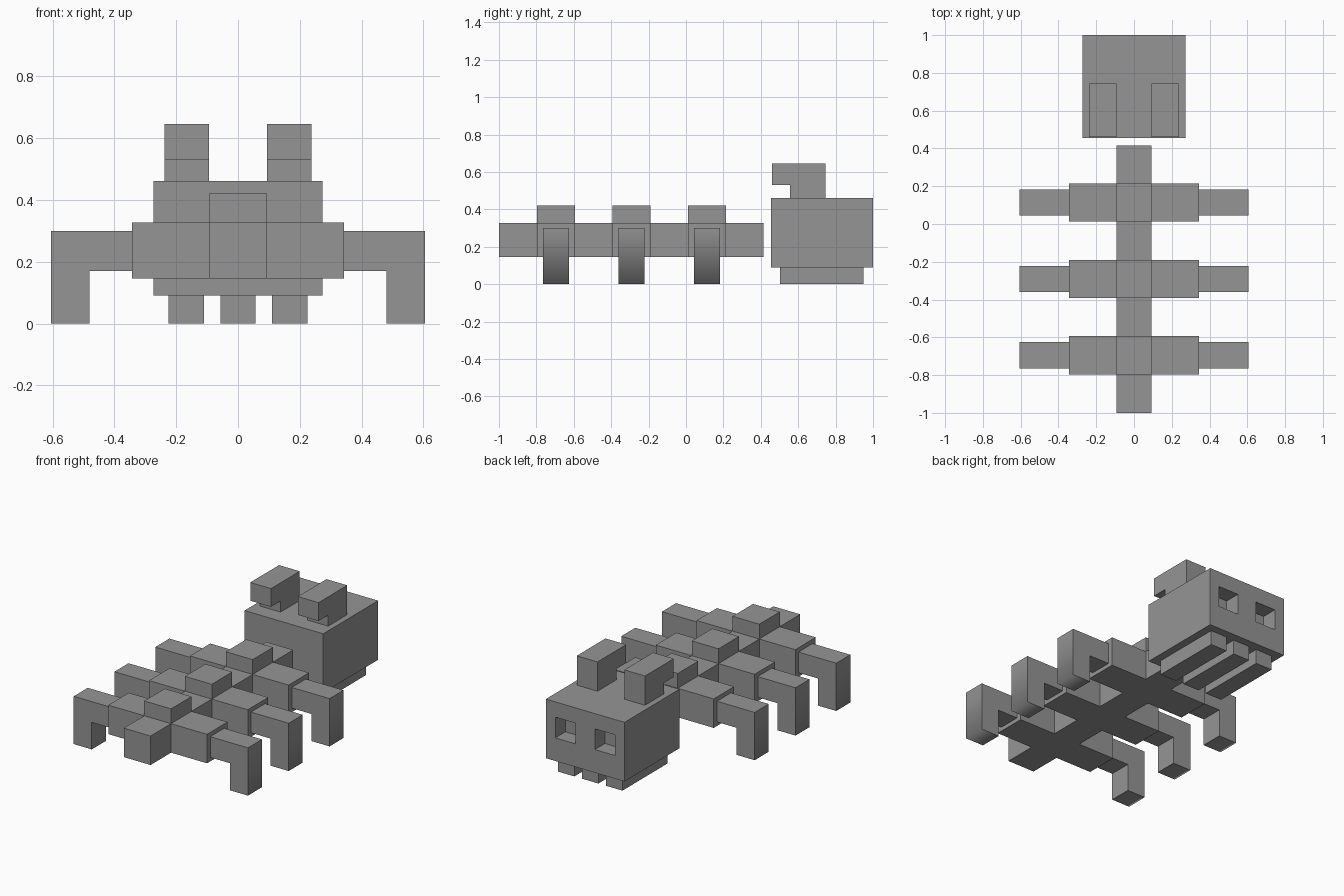
import bpy, bmesh
from mathutils import Vector

default = bpy.data.objects.get("Cube")
if default:
    bpy.data.objects.remove(default, do_unlink=True)

grey = bpy.data.materials.new("stone_grey")
grey.use_nodes = True
GREY = (0.3, 0.3, 0.3, 1)
grey.diffuse_color = GREY
grey.node_tree.nodes["Principled BSDF"].inputs["Base Color"].default_value = GREY


def prism(name, outline, to_3d, low, high):
    """Extrude a 2D outline from low to high; to_3d(a, b, depth) places it."""
    bm = bmesh.new()
    face = bm.faces.new([bm.verts.new(to_3d(a, b, low)) for a, b in outline])
    made = bmesh.ops.extrude_face_region(bm, geom=[face])["geom"]
    shift = Vector(to_3d(0, 0, high)) - Vector(to_3d(0, 0, low))
    bmesh.ops.translate(bm, vec=shift, verts=[v for v in made if isinstance(v, bmesh.types.BMVert)])
    bmesh.ops.recalc_face_normals(bm, faces=bm.faces)
    mesh = bpy.data.meshes.new(name)
    bm.to_mesh(mesh)
    bm.free()
    mesh.materials.append(grey)
    obj = bpy.data.objects.new(name, mesh)
    bpy.context.collection.objects.link(obj)
    return obj


def box(name, x, y, z):
    outline = [(x[0], y[0]), (x[1], y[0]), (x[1], y[1]), (x[0], y[1])]
    return prism(name, outline, lambda a, b, d: (a, b, d), *z)


SPINE, RIB, BACK_TOP = 0.093, 0.343, 0.327
RIB_STARTS = (-0.797, -0.393, 0.012)
RIB_LENGTH = 0.203
SIDES = (("left", 1), ("right", -1))

# Body: spine with three pairs of ribs, as one stepped outline
half = [(SPINE, -1)]
for y in RIB_STARTS:
    end = y + RIB_LENGTH
    half += [(SPINE, y), (RIB, y), (RIB, end), (SPINE, end)]
half.append((SPINE, 0.415))
outline = half + [(-x, y) for x, y in reversed(half)]
prism("body", outline, lambda a, b, d: (a, b, d), 0.145, BACK_TOP)

# Back bumps and bent legs at each rib
leg_profile = [(RIB, 0.17), (0.48, 0.17), (0.48, 0), (0.605, 0), (0.605, 0.3), (RIB, 0.3)]
for row, y in zip(("front", "middle", "rear"), RIB_STARTS):
    box(row + "_back_bump", (-SPINE, SPINE), (y, y + RIB_LENGTH), (BACK_TOP, 0.42))
    for side, s in SIDES:
        leg = prism(f"{row}_{side}_leg", leg_profile, lambda a, b, d: (s * a, d, b),
                    y + 0.032, y + 0.171)
        # Soften the outer lower edge only
        for p in leg.data.polygons:
            p.use_smooth = p.normal.x * s > 0.9 and p.center.x * s > 0.6 or p.center.z < 0.01

# Head with two square eye sockets cut into the far face
head = box("head", (-0.273, 0.273), (0.455, 1), (0.09, 0.461))
for side, s in SIDES:
    cutter = box(side + "_eye_cutter", sorted((s * 0.067, s * 0.207)), (0.9, 1.1), (0.235, 0.365))
    cutter.hide_render = True
    cut = head.modifiers.new(side + "_eye_socket", "BOOLEAN")
    cut.operation = "DIFFERENCE"
    cut.solver = "EXACT"
    cut.object = cutter
    bpy.context.view_layer.objects.active = head
    bpy.ops.object.modifier_apply(modifier=cut.name)
    bpy.data.objects.remove(cutter, do_unlink=True)

# Bent horns on top of the head
horn_profile = [(0.555, 0.461), (0.745, 0.461), (0.745, 0.645), (0.46, 0.645), (0.46, 0.53), (0.555, 0.53)]
for side, s in SIDES:
    prism(side + "_horn", horn_profile, lambda a, b, d: (d, a, b), s * 0.093, s * 0.237)

# Three runners under the head
for name, x in (("left", 0.167), ("middle", 0), ("right", -0.167)):
    box(name + "_tooth", (x - 0.057, x + 0.057), (0.503, 0.95), (0, 0.09))
